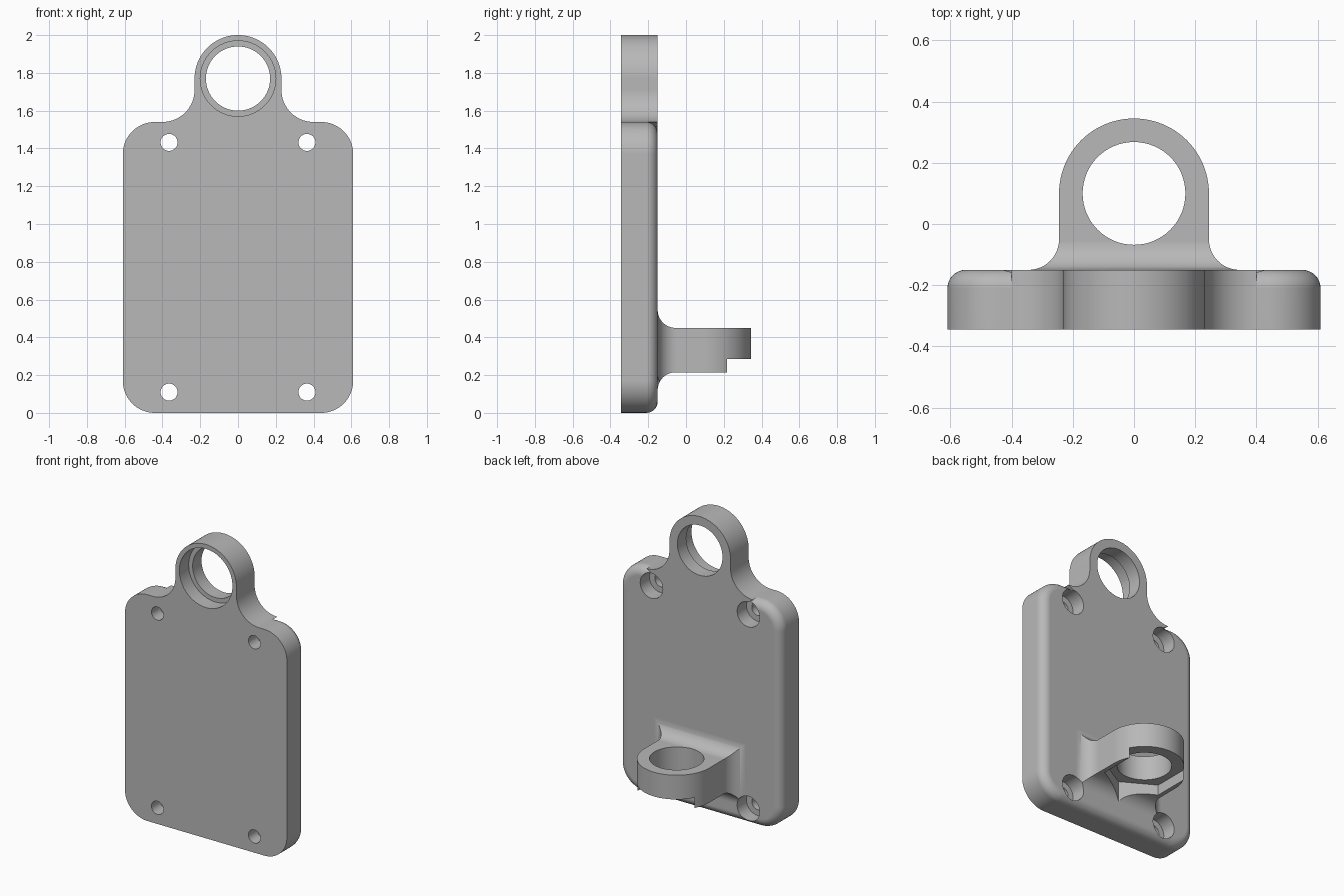
import bpy, bmesh, math
from mathutils import Vector

if "Cube" in bpy.data.objects:
    bpy.data.objects.remove(bpy.data.objects["Cube"], do_unlink=True)

FRONT, BACK = -0.345, -0.15     # plate faces along y
RING_Z, LUG_Y = 1.77, 0.10      # centres of the two eyes

grey = bpy.data.materials.new("plain grey")
grey.use_nodes = True
grey.diffuse_color = (0.48, 0.48, 0.48, 1)
grey.node_tree.nodes["Principled BSDF"].inputs["Base Color"].default_value = grey.diffuse_color


def arc(cx, cy, r, start, end, steps=16):
    angles = [math.radians(start + (end - start) * i / steps) for i in range(steps + 1)]
    return [(cx + r * math.cos(a), cy + r * math.sin(a)) for a in angles]


def mirrored(half):
    """Close a right-hand outline with its mirror image."""
    return half + [(-x, y) for x, y in reversed(half) if abs(x) > 1e-5]


def prism(name, outline, axis, low, high, round_high=0):
    """Extrude a 2D outline along an axis, optionally rounding the high rim."""
    place = {"x": lambda a, b, d: (d, a, b),
             "y": lambda a, b, d: (a, d, b),
             "z": lambda a, b, d: (a, b, d)}[axis]
    bm = bmesh.new()
    base = bm.faces.new([bm.verts.new(place(a, b, low)) for a, b in outline])
    top = bmesh.ops.extrude_face_region(bm, geom=[base], use_keep_orig=True)["geom"]
    move = Vector(place(0, 0, high - low))
    bmesh.ops.translate(bm, vec=move, verts=[v for v in top if isinstance(v, bmesh.types.BMVert)])
    bmesh.ops.recalc_face_normals(bm, faces=bm.faces)
    if round_high:
        rim = [e for f in top if isinstance(f, bmesh.types.BMFace) for e in f.edges]
        bmesh.ops.bevel(bm, geom=rim, offset=round_high, segments=8, profile=0.5, affect="EDGES")
        bmesh.ops.recalc_face_normals(bm, faces=bm.faces)
    mesh = bpy.data.meshes.new(name)
    bm.to_mesh(mesh)
    bm.free()
    mesh.materials.append(grey)
    obj = bpy.data.objects.new(name, mesh)
    bpy.context.collection.objects.link(obj)
    return obj


def cylinder(name, cx, cy, r, axis, low, high, steps=64):
    return prism(name, arc(cx, cy, r, 0, 360, steps)[:-1], axis, low, high)


def combine(target, other, operation):
    """Apply a boolean and discard the helper."""
    mod = target.modifiers.new("combine", "BOOLEAN")
    mod.operation, mod.object, mod.solver = operation, other, "EXACT"
    bpy.context.view_layer.objects.active = target
    bpy.ops.object.modifier_apply(modifier=mod.name)
    bpy.data.objects.remove(other, do_unlink=True)


# Plate with rounded corners and a soft back rim
corner = 0.17
plate = prism("mounting_bracket",
              mirrored(arc(0.61 - corner, corner, corner, -90, 0)
                       + arc(0.61 - corner, 1.54 - corner, corner, 0, 90)),
              "y", FRONT, BACK, round_high=0.06)

# Neck flaring up into the top ring
neck = prism("ring_neck",
             mirrored([(0.25, 1.44), (0.40, 1.54)]
                      + arc(0.40, 1.71, 0.17, -90, -180)[1:]
                      + arc(0, RING_Z, 0.23, 0, 90, 24)),
             "y", FRONT, BACK)
combine(plate, neck, "UNION")

# Back lug: plan outline crossed with a filleted side profile
lug = prism("lug",
            mirrored([(0.345, -0.22)] + arc(0.345, -0.05, 0.10, -90, -180)
                     + arc(0, LUG_Y, 0.245, 0, 90, 24)),
            "z", 0.08, 0.6)
flare = 0.095
side = prism("lug_side",
             [(-0.22, 0.45 + flare)]
             + arc(BACK + flare, 0.45 + flare, flare, 180, 270)
             + [(0.5, 0.45), (0.5, 0.215)]
             + arc(BACK + flare, 0.215 - flare, flare, 90, 180)
             + [(-0.22, 0.215 - flare)],
             "x", -0.5, 0.5)
combine(lug, side, "INTERSECT")

# Hexagonal nut pocket, open to the rear, and the vertical bore
hexagon = [(x, y) for x, y in arc(0, LUG_Y, 0.249, 150, 390, 4)]
pocket = prism("nut_pocket", hexagon + [(hexagon[-1][0] + 0.1, 0.5), (hexagon[0][0] - 0.1, 0.5)],
               "z", 0.05, 0.285)
combine(lug, pocket, "DIFFERENCE")
combine(lug, cylinder("lug_bore", 0, LUG_Y, 0.168, "z", 0.05, 0.7), "DIFFERENCE")
combine(plate, lug, "UNION")

# Stepped bore through the top ring
combine(plate, cylinder("ring_bore", 0, RING_Z, 0.17, "y", -0.5, 0), "DIFFERENCE")
combine(plate, cylinder("ring_recess", 0, RING_Z, 0.20, "y", -0.5, FRONT + 0.1), "DIFFERENCE")

# Four screw holes, counterbored from the back
for x in (-0.365, 0.365):
    for z in (0.11, 1.432):
        combine(plate, cylinder("screw_hole", x, z, 0.045, "y", -0.5, 0, 32), "DIFFERENCE")
        combine(plate, cylinder("screw_recess", x, z, 0.085, "y", -0.25, -0.05, 40), "DIFFERENCE")

# Smooth curved faces while keeping flats crisp
bpy.ops.object.select_all(action="DESELECT")
plate.select_set(True)
bpy.context.view_layer.objects.active = plate
bpy.ops.object.shade_smooth_by_angle(angle=math.radians(30))
normals = plate.modifiers.new("flat faces", "WEIGHTED_NORMAL")
normals.keep_sharp = True
